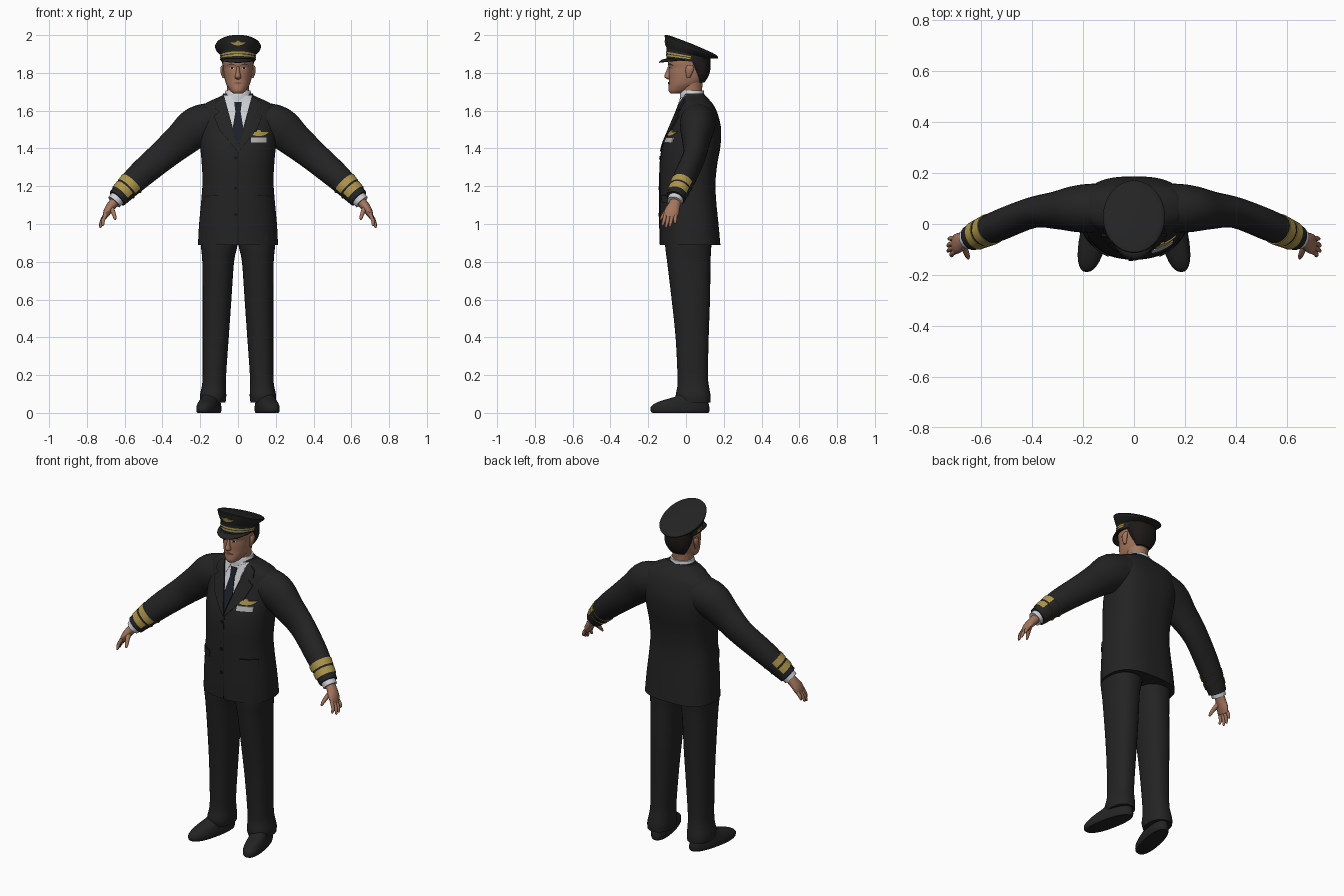
import bpy, bmesh, math
from mathutils import Vector
from mathutils.bvhtree import BVHTree

if "Cube" in bpy.data.objects:
    bpy.data.objects.remove(bpy.data.objects["Cube"])


def material(name, r, g, b):
    m = bpy.data.materials.new(name)
    m.diffuse_color = (r, g, b, 1)
    m.use_nodes = True
    m.node_tree.nodes["Principled BSDF"].inputs["Base Color"].default_value = m.diffuse_color
    return m


SUIT = material("suit_black", .017, .017, .018)
SEAM = material("seam_black", .007, .007, .008)
SKIN = material("skin", .37, .18, .11)
LIPS = material("lips", .25, .10, .07)
HAIR = material("hair", .012, .010, .009)
GOLD = material("gold", .42, .30, .07)
WHITE = material("shirt_white", .62, .63, .66)
TIE = material("tie_navy", .012, .014, .022)
GREY = material("badge_grey", .45, .45, .45)


def finish(name, bm, mat):
    bmesh.ops.recalc_face_normals(bm, faces=bm.faces)
    me = bpy.data.meshes.new(name)
    bm.to_mesh(me)
    bm.free()
    me.materials.append(mat)
    ob = bpy.data.objects.new(name, me)
    bpy.context.collection.objects.link(ob)
    return ob


def smooth(rows, n):
    """Catmull-Rom interpolation of rows of numbers."""
    out = []
    for i in range(len(rows) - 1):
        a, b, c, d = rows[max(i - 1, 0)], rows[i], rows[i + 1], rows[min(i + 2, len(rows) - 1)]
        for k in range(n):
            t = k / n
            out.append([.5 * (2 * q + (r - p) * t + (2 * p - 5 * q + 4 * r - s) * t * t
                              + (3 * q - p - 3 * r + s) * t ** 3) for p, q, r, s in zip(a, b, c, d)])
    return out + [list(rows[-1])]


def loft(name, rings, mat, keep=None):
    """Skin closed rings; with keep, only faces whose centre and normal pass stay."""
    bm = bmesh.new()
    vs = [[bm.verts.new(p) for p in r] for r in rings]
    n = len(rings[0])
    for a, b in zip(vs, vs[1:]):
        for i in range(n):
            j = (i + 1) % n
            bm.faces.new((a[i], a[j], b[j], b[i]))
    bm.faces.new(vs[0])
    bm.faces.new(vs[-1])
    bmesh.ops.recalc_face_normals(bm, faces=bm.faces)
    if keep:
        bm.normal_update()
        bad = [f for f in bm.faces if not keep(f.calc_center_median(), f.normal)]
        bmesh.ops.delete(bm, geom=bad, context='FACES')
    return finish(name, bm, mat)


def sgnpow(v, e):
    return math.copysign(abs(v) ** e, v)


def column(name, rows, mat, nf=2.0, nb=2.0, sub=3, n=32, shear=0):
    """Upright body part; rows are (z, centre x, half width, front y, back y)."""
    rings = []
    for z, xc, hw, yf, yb in smooth(rows, sub):
        ring = []
        for i in range(n):
            a = 2 * math.pi * i / n
            e = 2 / (nb if math.sin(a) > 0 else nf)
            y = (yf + yb) / 2 + (yb - yf) / 2 * sgnpow(math.sin(a), e)
            ring.append((xc + hw * sgnpow(math.cos(a), e) - shear * y, y, z))
        rings.append(ring)
    return loft(name, rings, mat)


def tube(name, rows, mat, sub=3, n=20, keep=None):
    """Limb along a path; rows are (x, y, z, thickness radius, y radius)."""
    rows = smooth(rows, sub)
    rings = []
    for i, r in enumerate(rows):
        c = Vector(r[:3])
        t = (Vector(rows[min(i + 1, len(rows) - 1)][:3]) - Vector(rows[max(i - 1, 0)][:3])).normalized()
        u = (Vector((0, 1, 0)) - t * t.y).normalized()
        v = t.cross(u)
        rings.append([c + u * r[4] * math.cos(2 * math.pi * k / n) + v * r[3] * math.sin(2 * math.pi * k / n)
                      for k in range(n)])
    return loft(name, rings, mat, keep)


def plate(name, pts, target, mat, off=.004, step=.015):
    """Thin panel outlined in x and z, draped on the front of target."""
    me = target.data
    tree = BVHTree.FromPolygons([v.co for v in me.vertices], [p.vertices[:] for p in me.polygons])
    bm = bmesh.new()
    bm.faces.new([bm.verts.new((x, 0, z)) for x, z in pts])
    for axis in (0, 2):
        lo, hi = min(p[axis // 2] for p in pts), max(p[axis // 2] for p in pts)
        for k in range(1, int((hi - lo) / step) + 1):
            co, no = [0, 0, 0], [0, 0, 0]
            co[axis], no[axis] = lo + k * step, 1
            bmesh.ops.bisect_plane(bm, geom=bm.verts[:] + bm.edges[:] + bm.faces[:], plane_co=co, plane_no=no)
    for v in bm.verts:
        hit = tree.ray_cast(Vector((v.co.x, -1, v.co.z)), Vector((0, 1, 0)))[0]
        if hit is None:
            hit = tree.find_nearest(Vector((v.co.x, -.1, v.co.z)))[0]
        v.co.y = hit.y - off
    rim = bmesh.ops.extrude_edge_only(bm, edges=[e for e in bm.edges if e.is_boundary])
    for v in rim["geom"]:
        if isinstance(v, bmesh.types.BMVert):
            v.co.y += off + .002
    return finish(name, bm, mat)


def box(x0, x1, z0, z1):
    return [(x0, z0), (x1, z0), (x1, z1), (x0, z1)]


# Jacket body
jacket = column("jacket", [
    (.89, 0, .212, -.138, .182), (1.0, 0, .206, -.14, .172), (1.12, 0, .195, -.14, .16),
    (1.22, 0, .188, -.14, .156), (1.32, 0, .192, -.138, .166), (1.41, 0, .2, -.125, .182),
    (1.5, 0, .205, -.09, .186), (1.57, 0, .205, -.06, .172), (1.62, 0, .195, -.04, .152),
    (1.65, 0, .15, -.03, .13), (1.677, 0, .09, -.026, .105), (1.69, 0, .078, -.02, .095)],
    SUIT, 2.15, 2.7, 4, 56)

# Shirt front, tie, lapels, buttons and badge
plate("shirt_front", [(-.074, 1.68), (0, 1.41), (.074, 1.68)], jacket, WHITE, .003)
plate("tie", [(-.02, 1.645), (-.014, 1.595), (-.028, 1.51), (0, 1.41), (.028, 1.51), (.014, 1.595),
              (.02, 1.645)], jacket, TIE, .007)
for s, side in ((1, "left"), (-1, "right")):
    plate(side + "_lapel", [(s * x, z) for x, z in (
        (.078, 1.678), (.118, 1.645), (.122, 1.61), (.1, 1.595), (.128, 1.57), (.1, 1.5), (.003, 1.385),
        (.003, 1.405))], jacket, SUIT, .008)
    plate(side + "_collar_point", [(s * .022, 1.66), (s * .05, 1.60), (s * .072, 1.678)], jacket, WHITE, .006)
    plate(side + "_pocket_flap", [(s * .1, 1.115), (s * .178, 1.11), (s * .178, 1.145), (s * .1, 1.15)],
          jacket, SUIT, .007)
    plate(side + "_pocket_seam", [(s * .1, 1.15), (s * .178, 1.145), (s * .178, 1.149), (s * .1, 1.154)],
          jacket, SEAM, .008)
plate("front_seam", box(-.002, .002, .892, 1.385), jacket, SEAM, .002, .03)
for k, z in enumerate((1.35, 1.19, 1.05)):
    plate(f"button_{k}", [(-.012 + .009 * math.cos(a * math.pi / 4), z + .009 * math.sin(a * math.pi / 4))
                          for a in range(8)], jacket, SEAM, .006)
plate("name_badge", box(.068, .152, 1.432, 1.459), jacket, GREY, .006)
plate("chest_wings", [(.055, 1.488), (.075, 1.472), (.098, 1.466), (.122, 1.466), (.145, 1.472), (.165, 1.488),
                      (.122, 1.488), (.117, 1.498), (.103, 1.498), (.098, 1.488)], jacket, GOLD, .006)

# Arms, cuffs, hands, trousers and shoes, built once per side
ELBOW, CUFF = (.535, -.008, 1.243, .069, .06), (.64, -.055, 1.135, .052, .05)
FINGERS = {"index": (-.108, .715, -.124, .99), "middle": (-.09, .728, -.106, .98),
           "ring": (-.072, .729, -.085, .985), "little": (-.055, .724, -.058, 1.002)}
for s, side in ((1, "left"), (-1, "right")):
    def flip(rows):
        return [(s * r[0],) + tuple(r[1:]) for r in rows]

    tube(side + "_sleeve", flip([(.12, .065, 1.545, .10, .095), (.215, .06, 1.515, .108, .093),
                                 (.30, .054, 1.445, .093, .075), (.40, .044, 1.36, .08, .06), ELBOW, CUFF]),
         SUIT, 4, 28)
    for k, (t0, t1) in enumerate(((.26, .5), (.57, .81))):
        ends = [tuple(p + (q - p) * t + (.005 if i > 2 else 0) for i, (p, q) in enumerate(zip(ELBOW, CUFF)))
                for t in (t0, t1)]
        tube(f"{side}_sleeve_stripe_{k}", flip(ends), GOLD, 1, 28,
             lambda c, n: n.dot(Vector((.45 * s, -.5, .6))) > -.12 and n.dot(Vector((.7 * s, -.3, -.68))) < .8)
    tube(side + "_shirt_cuff", flip([(.63, -.05, 1.145, .042, .042), (.656, -.06, 1.116, .04, .04)]), WHITE, 1)
    tube(side + "_palm", flip([(.64, -.052, 1.13, .026, .03), (.668, -.062, 1.10, .025, .032),
                               (.692, -.076, 1.065, .021, .04), (.706, -.083, 1.035, .012, .034)]), SKIN, 3, 16)
    for name, (y, x1, y1, z1) in FINGERS.items():
        tube(f"{side}_{name}_finger", flip([
            (.697, y, 1.055, .010, .010), ((.712 + x1) / 2, (y + y1) / 2, (1.05 + z1) / 2, .010, .0095),
            (x1, y1, z1 + .006, .007, .007), (x1, y1, z1, .003, .003)]), SKIN, 2, 10)
    tube(side + "_thumb", flip([(.672, -.075, 1.09, .014, .016), (.66, -.108, 1.06, .012, .012),
                                (.652, -.128, 1.035, .009, .009), (.65, -.136, 1.022, .004, .004)]), SKIN, 2, 10)

    column(side + "_trouser_leg", [(z, s * xc, hw, yf, yb) for z, xc, hw, yf, yb in (
        (.055, .132, .066, -.045, .13), (.09, .132, .07, -.055, .13), (.14, .128, .064, -.046, .122),
        (.2, .125, .062, -.045, .116), (.4, .118, .069, -.055, .12), (.6, .111, .076, -.076, .127),
        (.8, .105, .084, -.1, .13), (.88, .1, .096, -.11, .134), (.95, .1, .097, -.11, .14))], SUIT, 2.3, 2.3, 3)
    column(side + "_shoe", [(z, s * .148, hw, yf, yb) for z, hw, yf, yb in (
        (.0, .050, -.176, .118), (.008, .055, -.186, .124), (.03, .056, -.187, .124), (.05, .052, -.165, .12),
        (.068, .048, -.12, .118), (.085, .044, -.06, .115), (.11, .04, -.03, .11))], SUIT, 2.3, 2.3, 2, 32, s * .2)

# Neck, collar and head
column("neck", [(1.62, 0, .058, -.02, .09), (1.70, 0, .057, -.03, .085), (1.76, 0, .06, -.03, .09)], SKIN)
column("shirt_collar", [(1.65, 0, .08, -.033, .1), (1.685, 0, .072, -.032, .097), (1.706, 0, .066, -.026, .094)],
       WHITE)
head = column("head", [
    (1.69, 0, .022, -.08, -.035), (1.70, 0, .036, -.09, .0), (1.715, 0, .048, -.093, .04),
    (1.74, 0, .063, -.091, .08), (1.77, 0, .071, -.09, .105), (1.80, 0, .075, -.092, .115),
    (1.83, 0, .077, -.091, .12), (1.85, 0, .079, -.096, .12), (1.90, 0, .078, -.092, .115)], SKIN, 2.2, 2.1, 3, 40)
column("nose", [(1.766, 0, .008, -.098, -.07), (1.773, 0, .016, -.109, -.07), (1.782, 0, .016, -.115, -.07),
                (1.80, 0, .011, -.109, -.07), (1.835, 0, .008, -.095, -.07)], SKIN, 2, 2, 3, 16)
column("hair", [(1.75, 0, .045, .06, .098), (1.785, 0, .068, .04, .12), (1.825, 0, .081, .018, .13),
                (1.88, 0, .085, -.02, .13)], HAIR, 2.2, 2.2)
for s, side in ((1, "left"), (-1, "right")):
    column(side + "_ear", [(1.772, s * .075, .006, .005, .02), (1.79, s * .079, .010, .0, .03),
                           (1.82, s * .083, .011, -.002, .042), (1.838, s * .08, .008, .005, .038)], SKIN, sub=2, n=12)
    plate(side + "_eye", [(s * x, z) for x, z in ((.018, 1.823), (.031, 1.819), (.046, 1.824), (.032, 1.831))],
          head, WHITE, .0015)
    plate(side + "_iris", box(s * .032 - .005, s * .032 + .005, 1.82, 1.83), head, HAIR, .0025)
    plate(side + "_eyebrow", [(s * x, z) for x, z in ((.013, 1.84), (.036, 1.845), (.056, 1.84), (.036, 1.851))],
          head, HAIR, .003)
plate("mouth", [(-.028, 1.746), (0, 1.738), (.028, 1.746), (.008, 1.752), (-.008, 1.752)], head, LIPS, .004)


# Peaked cap: tilted elliptical rings (centre y, centre z, x radius, y radius, tilt in degrees)
def cap_rings(rows, n=48):
    out = []
    for yc, zc, rx, ry, d in rows:
        c, sn = math.cos(math.radians(d)), math.sin(math.radians(d))
        angles = [2 * math.pi * i / n for i in range(n)]
        out.append([(rx * math.cos(a), yc + ry * c * math.sin(a), zc - ry * sn * math.sin(a)) for a in angles])
    return out


LOW, HIGH = (.008, 1.862, .09, .112, 5), (.012, 1.902, .094, .118, 13)
loft("cap_band", cap_rings([LOW, HIGH]), SUIT)
crown = loft("cap_crown", cap_rings(smooth([
    HIGH, (.018, 1.917, .108, .133, 18), (.0275, 1.933, .12, .151, 22), (.0285, 1.945, .118, .15, 22),
    (.03, 1.951, .09, .115, 22), (.03, 1.954, .01, .013, 22)], 2)), SUIT)
for k, (t0, t1) in enumerate(((.3, .48), (.55, .73))):
    strap = [tuple(p + (q - p) * t + (.003 if i in (2, 3) else 0) for i, (p, q) in enumerate(zip(LOW, HIGH)))
             for t in (t0, t1)]
    loft(f"cap_cord_{k}", cap_rings(strap), GOLD, lambda c, n: c.y < .02 and abs(n.z) < .7)
plate("cap_emblem", [(-.045, 1.962), (-.025, 1.95), (0, 1.944), (.025, 1.95), (.045, 1.962), (.014, 1.962),
                     (0, 1.972), (-.014, 1.962)], crown, GOLD, .004, .01)

# Cap visor
bm = bmesh.new()
prev = None
for i in range(25):
    a = math.radians(-85 + 170 * i / 24)
    sa, ca = math.sin(a), math.cos(a)
    cur = [bm.verts.new((r * sa, y0 - ry * ca, 1.874 - dz * ca))
           for r, y0, ry, dz in ((.086, .008, .105, -.004), (.093, .0, .128, .004), (.096, .0, .143, .016))]
    if prev:
        for j in (0, 1):
            bm.faces.new((prev[j], cur[j], cur[j + 1], prev[j + 1]))
    prev = cur
visor = finish("cap_visor", bm, SUIT)
visor.modifiers.new("thickness", 'SOLIDIFY').thickness = .006

# Smooth shading with crisp edges
bpy.ops.object.select_all(action='SELECT')
bpy.context.view_layer.objects.active = jacket
bpy.ops.object.shade_smooth_by_angle(angle=math.radians(40))
